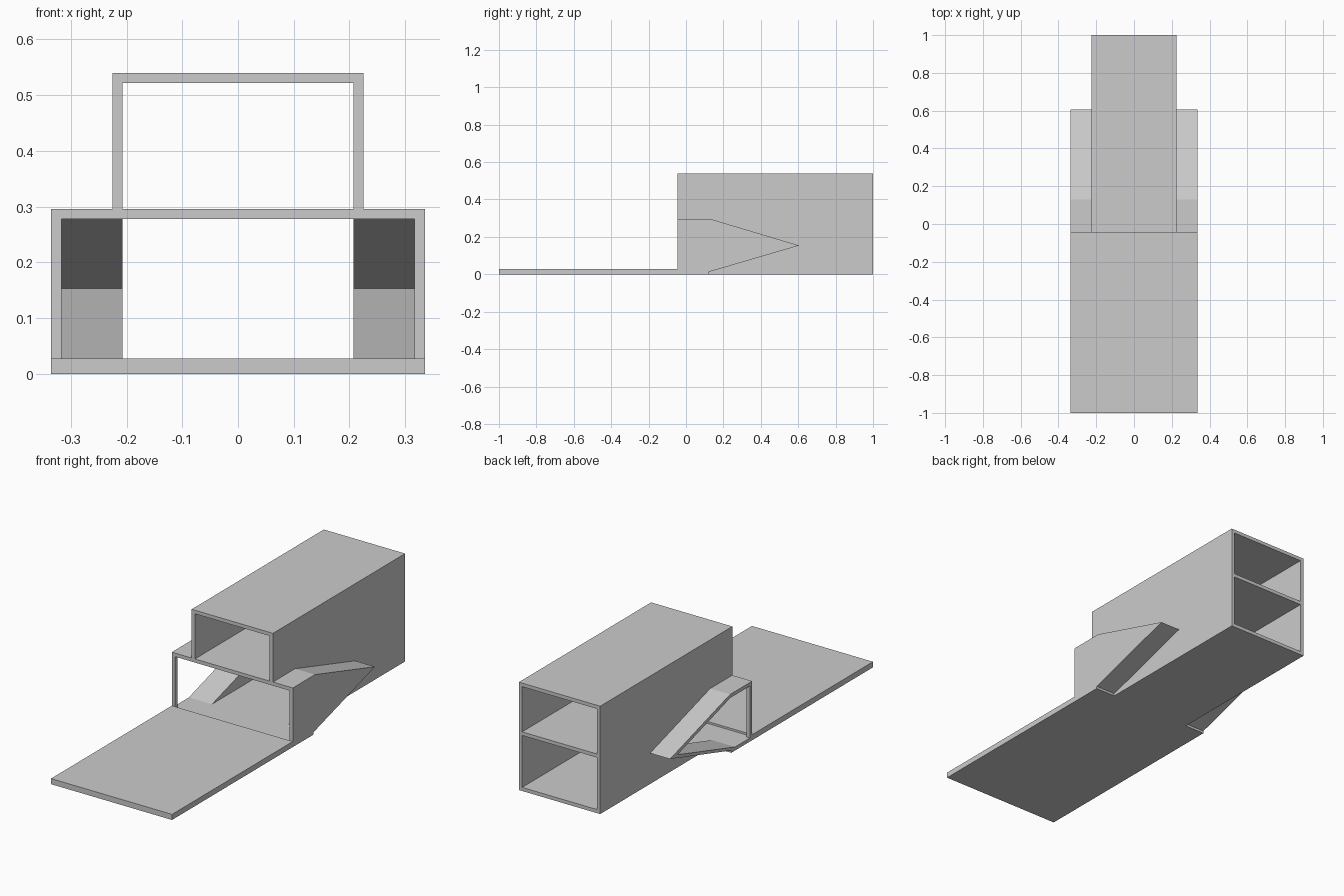
import bpy, bmesh

if "Cube" in bpy.data.objects:
    bpy.data.objects.remove(bpy.data.objects["Cube"], do_unlink=True)

grey = bpy.data.materials.new("plain grey")
grey.use_nodes = True
colour = (0.6, 0.6, 0.6, 1)
grey.diffuse_color = colour
grey.node_tree.nodes["Principled BSDF"].inputs["Base Color"].default_value = colour

FRONT, BACK = -0.045, 1.0
HEIGHT, T = 0.54, 0.018          # housing height, panel thickness
HALF, WIDE = 0.225, 0.335        # half widths of housing and wings
DECK_TOP = 0.296
DECK_LOW = DECK_TOP - T


def extrude(name, profile, x0, x1):
    """Extrude a closed (y, z) profile along x."""
    bm = bmesh.new()
    face = bm.faces.new([bm.verts.new((x0, y, z)) for y, z in profile])
    geom = bmesh.ops.extrude_face_region(bm, geom=[face])["geom"]
    moved = [v for v in geom if isinstance(v, bmesh.types.BMVert)]
    bmesh.ops.translate(bm, verts=moved, vec=(x1 - x0, 0, 0))
    bmesh.ops.recalc_face_normals(bm, faces=bm.faces)
    mesh = bpy.data.meshes.new(name)
    bm.to_mesh(mesh)
    bm.free()
    mesh.materials.append(grey)
    obj = bpy.data.objects.new(name, mesh)
    bpy.context.collection.objects.link(obj)
    return obj


def panel(name, half, y0, y1, z0, z1):
    """Flat panel centred on x."""
    return extrude(name, [(y0, z0), (y1, z0), (y1, z1), (y0, z1)], -half, half)


# Entrance slab and the horizontal panels of the two-storey housing
panel("front_slab", WIDE, -1, FRONT, 0, 0.028)
panel("lower_floor", HALF - T, FRONT, BACK, 0, T)
panel("upper_floor", HALF - T, FRONT, BACK, DECK_LOW, DECK_TOP)
panel("roof", HALF - T, FRONT, BACK, HEIGHT - T, HEIGHT)

# Pointed wing outlines, outer and inner
outer = [(FRONT, 0), (0.12, 0), (0.12, 0.012), (0.605, 0.154),
         (0.13, DECK_TOP), (FRONT, DECK_TOP)]
inner = [(FRONT, T), (0.09, T), (0.545, 0.153), (0.128, DECK_LOW), (FRONT, DECK_LOW)]

# Side walls are notched where they open into the wings
wall = [(FRONT, HEIGHT), (BACK, HEIGHT), (BACK, 0), (FRONT, 0)] + inner
shell = outer + inner[::-1]
for side, s in (("left", 1), ("right", -1)):
    extrude(side + "_wall", wall, s * (HALF - T), s * HALF)
    extrude(side + "_wing_shell", shell, s * HALF, s * WIDE)

# One wing is closed by a wall, the other is an open window with a front post
extrude("left_wing_wall", inner, WIDE - T, WIDE)
post = [(FRONT, T), (FRONT + T, T), (FRONT + T, DECK_LOW), (FRONT, DECK_LOW)]
extrude("right_wing_post", post, T - WIDE, -WIDE)
